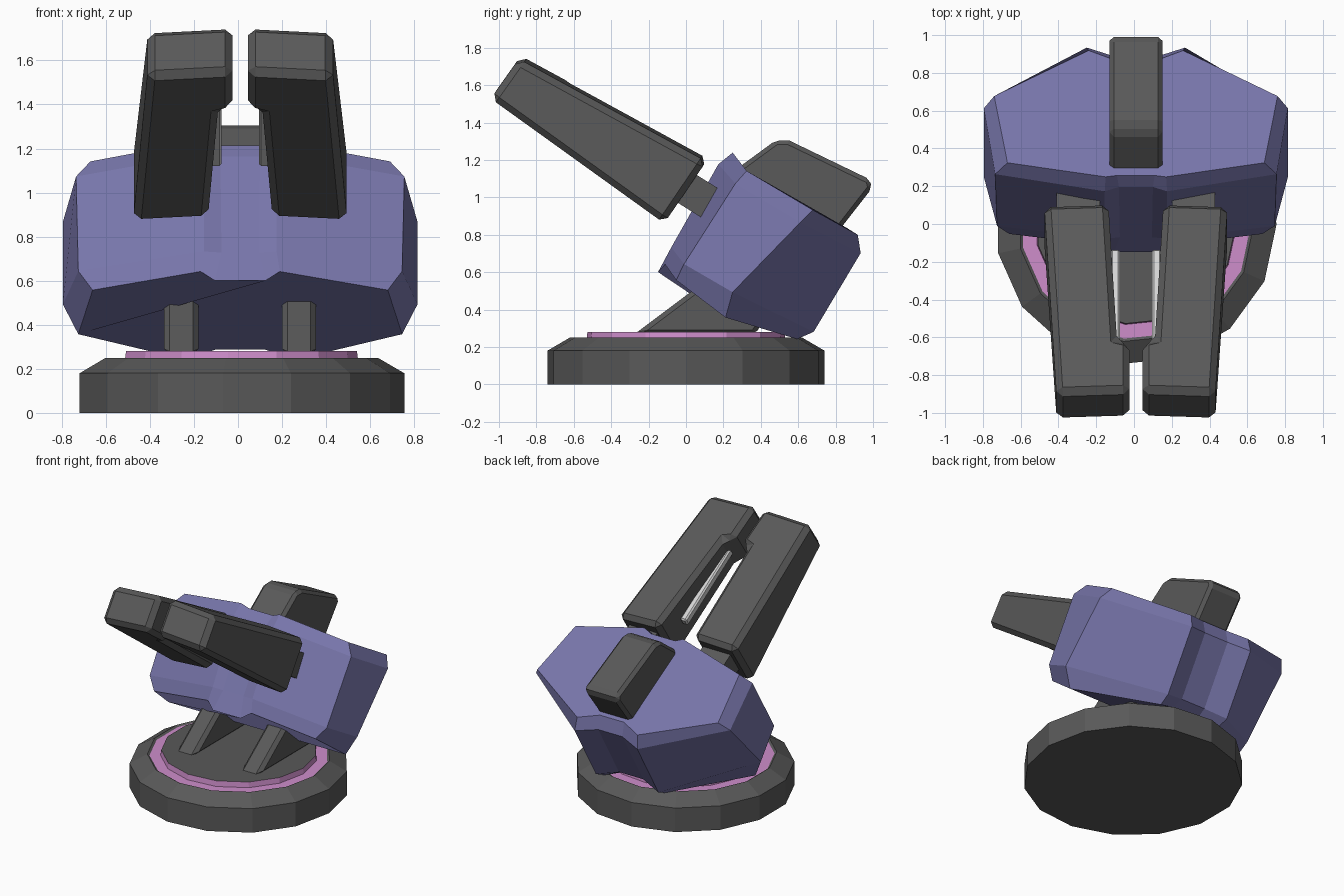
import bpy, bmesh, math

if "Cube" in bpy.data.objects:
    bpy.data.objects.remove(bpy.data.objects["Cube"])

CX = 0.01                      # the whole model sits slightly right of centre
PITCH = math.radians(32)
C, S = math.cos(PITCH), math.sin(PITCH)


def material(name, rgb):
    m = bpy.data.materials.new(name)
    m.diffuse_color = (*rgb, 1)
    m.use_nodes = True
    m.node_tree.nodes["Principled BSDF"].inputs["Base Color"].default_value = m.diffuse_color
    return m


GREY = material("dark grey", (0.10, 0.10, 0.10))
PURPLE = material("purple", (0.185, 0.178, 0.40))
PINK = material("pink", (0.62, 0.27, 0.60))
LIGHT = material("light grey", (0.66, 0.66, 0.66))


def tilt(x, u, v):
    """Turret frame (side, forward, up) to world."""
    return (x + CX, -C * u + S * v, S * u + C * v)


def loft(name, rings, mats, bevel=0.0, rule=None):
    """Closed rings joined by quads, with capped ends."""
    bm = bmesh.new()
    rows = [[bm.verts.new(p) for p in r] for r in rings]
    n = len(rows[0])
    for k, (a, b) in enumerate(zip(rows, rows[1:])):
        for i in range(n):
            j = (i + 1) % n
            f = bm.faces.new((a[i], a[j], b[j], b[i]))
            f.material_index = rule(k) if rule else 0
    bm.faces.new(rows[0][::-1])
    bm.faces.new(rows[-1])
    bmesh.ops.recalc_face_normals(bm, faces=bm.faces)
    me = bpy.data.meshes.new(name)
    bm.to_mesh(me)
    bm.free()
    for m in mats:
        me.materials.append(m)
    ob = bpy.data.objects.new(name, me)
    bpy.context.collection.objects.link(ob)
    if bevel:
        mod = ob.modifiers.new("bevel", 'BEVEL')
        mod.width, mod.segments = bevel, 1
        mod.limit_method, mod.angle_limit = 'ANGLE', math.radians(32)
    return ob


def side_slab(name, profile, x0, x1, bevel):
    """Profile in (y, z), extruded along x."""
    return loft(name, [[(x, y, z) for y, z in profile] for x in (x0, x1)], [GREY], bevel)


# Round base with a pink collar, 15 sides
levels = [(0.745, 0), (0.745, 0.18), (0.625, 0.25), (0.61, 0.24), (0.535, 0.24), (0.53, 0.28)]
circle = [(math.cos(t), math.sin(t)) for t in (2 * math.pi * i / 15 for i in range(15))]
loft("base", [[(CX + r * c, r * s, z) for c, s in circle] for r, z in levels],
     [GREY, PINK], rule=lambda k: 1 if k >= 3 else 0)

# Struts carrying the body
for s, side in ((-1, "left"), (1, "right")):
    xs = sorted((CX + s * 0.19, CX + s * 0.345))
    side_slab(side + "_strut", [(-0.28, 0.265), (0.12, 0.565), (0.5, 0.5), (0.37, 0.265)],
              xs[0], xs[1], 0.025)

# Tilted body: half rings (x, forward, up) from underside to top, mirrored
half_rings = [
    [(.115, .445, .43), (.18, .435, .485), (.67, .34, .445), (.735, .01, .415), (.25, -.375, .52), (.11, -.32, .54)],
    [(.085, .445, .58), (.165, .455, .58), (.735, .35, .54), (.805, .05, .55), (.26, -.43, .60), (.10, -.37, .61)],
    [(.09, .45, 1.09), (.165, .477, 1.09), (.745, .345, 1.05), (.805, -.06, 1.06), (.26, -.42, 1.09), (.10, -.36, 1.09)],
    [(.10, .425, 1.165), (.16, .445, 1.183), (.68, .33, 1.14), (.75, -.08, 1.15), (.25, -.355, 1.165), (.10, -.29, 1.165)],
]
loft("body", [[tilt(*p) for p in h] + [tilt(-x, u, v) for x, u, v in reversed(h)]
              for h in half_rings], [PURPLE])

# Hump on top of the body
side_slab("top_hump", [(0.2, 1.1), (0.48, 1.305), (0.55, 1.305), (0.985, 1.095),
                       (0.995, 1.05), (0.8, 0.8), (0.6, 0.75)], CX - 0.14, CX + 0.14, 0.05)


def box(name, x, u, v, mat, s, bevel=0.0):
    """Box in the turret frame, given by ranges."""
    ring = [(x[0], u[0]), (x[1], u[0]), (x[1], u[1]), (x[0], u[1])]
    return loft(name, [[tilt(s * a, b, h) for a, b in ring] for h in v], [mat], bevel)


# Twin barrels: plan outline (x, forward), tapering in height to the tip
plan = [(.145, .54), (.485, .54), (.42, 1.68), (.035, 1.68), (.035, 1.38), (.10, 1.36)]
for s, side in ((-1, "left"), (1, "right")):
    rings = []
    for up in (-1, 1):
        rings.append([tilt(s * x, u + (0.015 if up < 0 else 0),
                           .88 - .06 * (x - .26) + up * (.2 - .07 * (u - .54) / 1.14))
                      for x, u in plan])
    loft(side + "_barrel", rings, [GREY], 0.042)
    box(side + "_barrel_mount", (.19, .42), (.3, .6), (.80, .98), GREY, s)
    box(side + "_rail", (.085, .135), (.73, 1.37), (.86, .92), LIGHT, s, 0.01)
